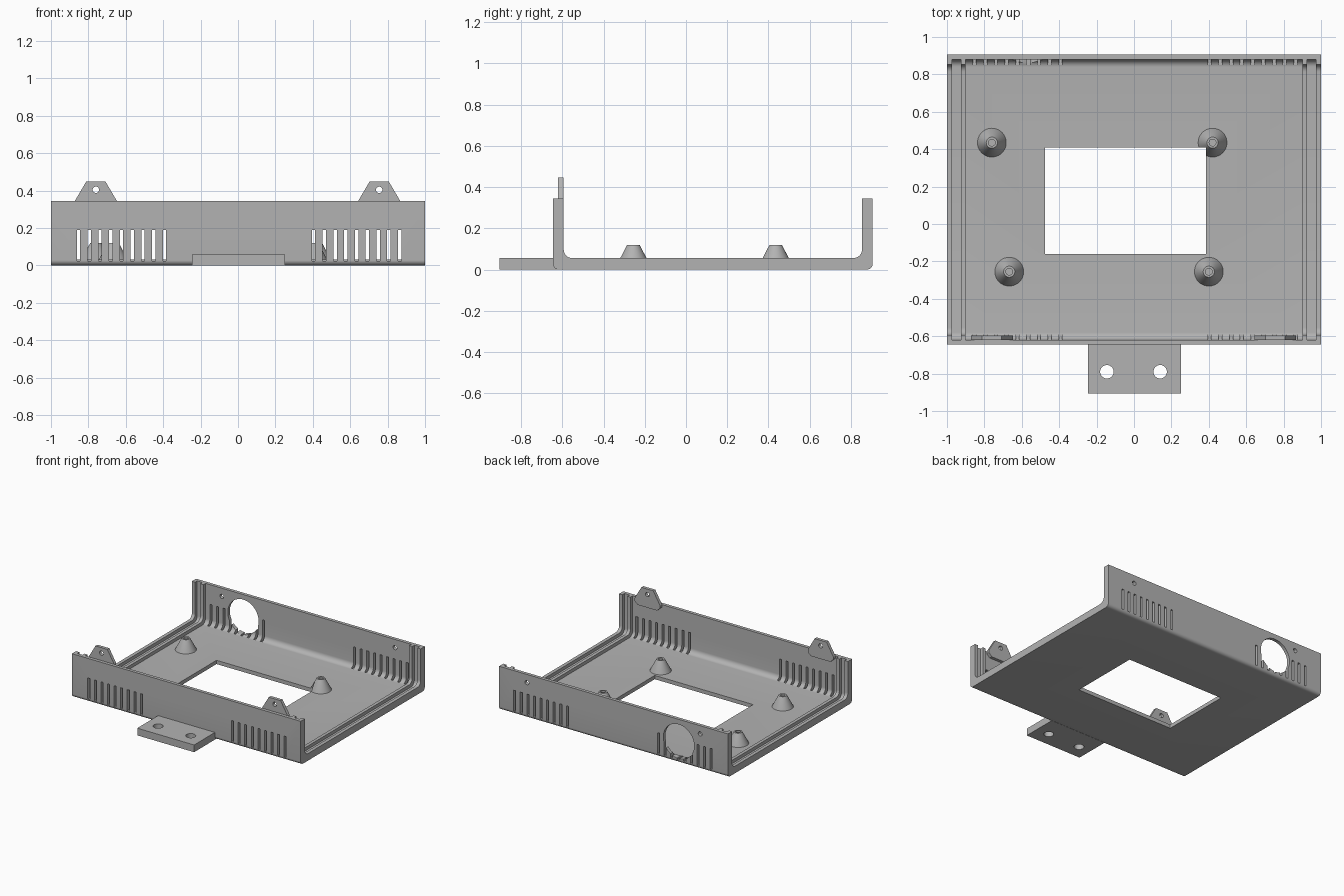
import bpy, bmesh, math
from mathutils import Matrix, Vector

if "Cube" in bpy.data.objects:
    bpy.data.objects.remove(bpy.data.objects["Cube"], do_unlink=True)

FRONT, BACK, TOP = -0.645, 0.905, 0.345
WALL, FLOOR, RIB = 0.026, 0.03, 0.026

grey = bpy.data.materials.new("plain grey")
grey.use_nodes = True
grey.diffuse_color = (0.45, 0.45, 0.45, 1)
grey.node_tree.nodes["Principled BSDF"].inputs["Base Color"].default_value = grey.diffuse_color


def make(name, bm, coloured=True):
    bmesh.ops.recalc_face_normals(bm, faces=bm.faces)
    mesh = bpy.data.meshes.new(name)
    bm.to_mesh(mesh)
    bm.free()
    ob = bpy.data.objects.new(name, mesh)
    bpy.context.collection.objects.link(ob)
    if coloured:
        mesh.materials.append(grey)
    else:
        ob.hide_render = True
    return ob


def select(ob):
    bpy.ops.object.select_all(action="DESELECT")
    ob.select_set(True)
    bpy.context.view_layer.objects.active = ob


def boolean(ob, other, operation, keep=False):
    mod = ob.modifiers.new("cut", "BOOLEAN")
    mod.operation, mod.solver, mod.object = operation, "EXACT", other
    select(ob)
    bpy.ops.object.modifier_apply(modifier=mod.name)
    if not keep:
        bpy.data.objects.remove(other, do_unlink=True)


def smooth(ob):
    select(ob)
    bpy.ops.object.shade_smooth_by_angle(angle=math.radians(30))


def extrude(bm, points, direction):
    face = bm.faces.new([bm.verts.new(p) for p in points])
    new = bmesh.ops.extrude_face_region(bm, geom=[face])["geom"]
    bmesh.ops.translate(bm, vec=direction, verts=[v for v in new if isinstance(v, bmesh.types.BMVert)])


def box(bm, lo, hi):
    lo, hi = Vector(lo), Vector(hi)
    matrix = Matrix.Translation((lo + hi) / 2) @ Matrix.Diagonal((*(hi - lo), 1))
    bmesh.ops.create_cube(bm, size=1, matrix=matrix)


def cylinder(bm, centre, radius, depth, axis="Z", sides=32):
    matrix = Matrix.Translation(centre)
    if axis == "Y":
        matrix = matrix @ Matrix.Rotation(math.pi / 2, 4, "X")
    bmesh.ops.create_cone(bm, cap_ends=True, segments=sides, radius1=radius,
                          radius2=radius, depth=depth, matrix=matrix)


def channel(inset, bottom, radius, steps=8):
    """Open U curve in the y-z plane with rounded lower corners."""
    y0, y1 = FRONT + inset, BACK - inset
    points = [(y0, TOP)]
    for centre, start in ((y0 + radius, math.pi), (y1 - radius, 1.5 * math.pi)):
        for i in range(steps + 1):
            a = start + i / steps * math.pi / 2
            points.append((centre + radius * math.cos(a), bottom + radius + radius * math.sin(a)))
    return points + [(y1, TOP)]


def u_strip(bm, outer, inner, x0, x1):
    extrude(bm, [(x0, y, z) for y, z in outer + inner[::-1]], (x1 - x0, 0, 0))


# Tray: floor with front and back walls
bm = bmesh.new()
u_strip(bm, channel(0, 0, 0.028), channel(WALL, FLOOR, 0.04), -1, 1)
tray = make("tray", bm)

# Paired ribs that leave a panel groove at each open end
bm = bmesh.new()
for x0, x1 in ((-1, -0.972), (-0.926, -0.9), (0.9, 0.926), (0.972, 1)):
    u_strip(bm, channel(WALL - 0.01, FLOOR - 0.01, 0.04),
            channel(WALL + RIB, FLOOR + RIB, 0.04), x0, x1)
boolean(tray, make("groove_ribs", bm), "UNION")

# Floor window
bm = bmesh.new()
box(bm, (-0.475, -0.16, -0.1), (0.385, 0.41, 0.3))
window = make("window_cutter", bm, False)
boolean(tray, window, "DIFFERENCE", keep=True)

# Vent slots in both walls
bm = bmesh.new()
for start in (-0.853, 0.404):
    for i in range(9):
        x = start + i * 0.0575
        box(bm, (x - 0.009, FRONT - 0.05, 0.024), (x + 0.009, FRONT + 0.055, 0.19))
        box(bm, (x - 0.009, BACK - 0.055, 0.024), (x + 0.009, BACK + 0.05, 0.19))
boolean(tray, make("slot_cutter", bm, False), "DIFFERENCE")

# Large port and screw holes in the back wall
bm = bmesh.new()
cylinder(bm, (-0.57, BACK, 0.17), 0.135, 0.2, "Y", 64)
for x in (-0.757, 0.757):
    cylinder(bm, (x, BACK, 0.28), 0.017, 0.2, "Y")
boolean(tray, make("port_cutter", bm, False), "DIFFERENCE")
smooth(tray)

# Mounting tab with two holes
bm = bmesh.new()
box(bm, (-0.247, -0.905, 0), (0.25, FRONT + 0.02, 0.057))
tab = make("mounting_tab", bm)
bm = bmesh.new()
for x in (-0.145, 0.14):
    cylinder(bm, (x, -0.79, 0), 0.036, 0.4)
boolean(tab, make("tab_cutter", bm, False), "DIFFERENCE")
smooth(tab)

# Screw lugs standing behind the front wall
half = [(0.052, 0.447), (0.112, TOP), (0.112, 0.325), (0.085, 0.3)]
outline = half + [(-x, z) for x, z in half[::-1]]
for side, cx in (("right", -0.76), ("left", 0.755)):
    bm = bmesh.new()
    extrude(bm, [(cx + x, FRONT + WALL - 0.001, z) for x, z in outline], (0, 0.025, 0))
    lug = make(side + "_lug", bm)
    bm = bmesh.new()
    cylinder(bm, (cx, FRONT, 0.404), 0.017, 0.3, "Y")
    boolean(lug, make("lug_cutter", bm, False), "DIFFERENCE")
    smooth(lug)

# Conical standoffs with blind screw holes
profile = [(0, 0.02), (0.08, 0.02), (0.077, FLOOR), (0.03, 0.12), (0.018, 0.12), (0.018, 0.05), (0, 0.05)]
for i, (x, y) in enumerate(((-0.76, 0.435), (0.42, 0.435), (-0.667, -0.255), (0.4, -0.255))):
    bm = bmesh.new()
    verts = [bm.verts.new((r, 0, z)) for r, z in profile]
    edges = [bm.edges.new(pair) for pair in zip(verts, verts[1:])]
    bmesh.ops.spin(bm, geom=verts + edges, cent=(0, 0, 0), axis=(0, 0, 1),
                   angle=2 * math.pi, steps=40, use_duplicate=False)
    bmesh.ops.remove_doubles(bm, verts=bm.verts, dist=0.0001)
    bmesh.ops.translate(bm, vec=(x, y, 0), verts=bm.verts)
    standoff = make(f"standoff_{i + 1}", bm)
    boolean(standoff, window, "DIFFERENCE", keep=True)
    smooth(standoff)

bpy.data.objects.remove(window, do_unlink=True)
